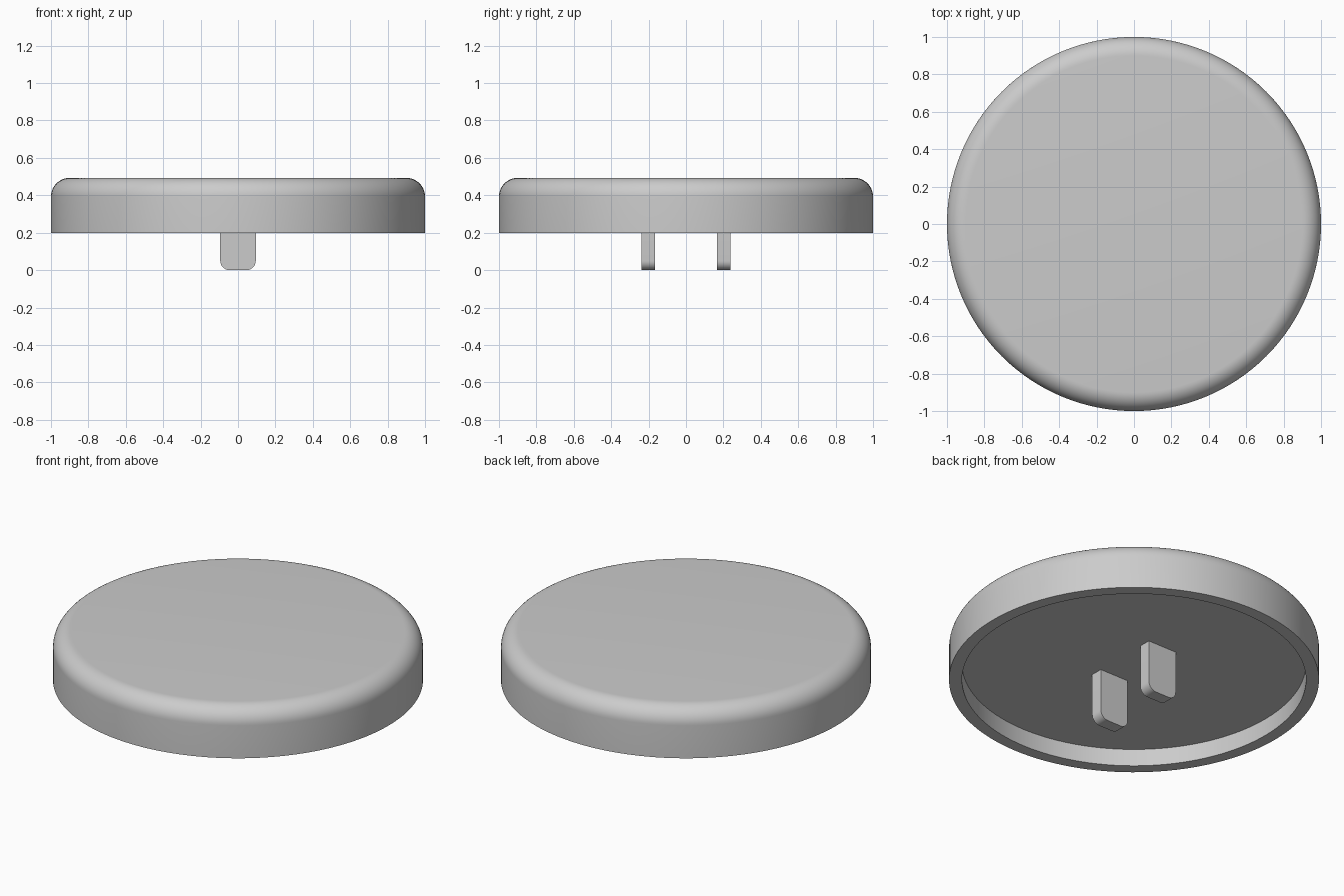
import bpy
import bmesh
from math import sin, cos, pi, radians
from mathutils import Matrix, Vector

cube = bpy.data.objects.get("Cube")
if cube:
    bpy.data.objects.remove(cube, do_unlink=True)

grey = bpy.data.materials.new("light grey")
grey.use_nodes = True
color = (0.6, 0.6, 0.6, 1)
grey.diffuse_color = color
grey.node_tree.nodes["Principled BSDF"].inputs["Base Color"].default_value = color

RADIUS, RIM_INNER = 1.0, 0.93
BOTTOM, RECESS, TOP = 0.198, 0.3, 0.493
FILLET = 0.1


def finish(bm, name):
    bmesh.ops.recalc_face_normals(bm, faces=bm.faces)
    mesh = bpy.data.meshes.new(name)
    bm.to_mesh(mesh)
    bm.free()
    mesh.materials.append(grey)
    obj = bpy.data.objects.new(name, mesh)
    bpy.context.collection.objects.link(obj)
    bpy.ops.object.select_all(action='DESELECT')
    obj.select_set(True)
    bpy.context.view_layer.objects.active = obj
    bpy.ops.object.shade_smooth_by_angle(angle=radians(30))
    return obj


def arc(cx, cz, r, start, steps):
    angles = [start + pi / 2 * i / steps for i in range(steps + 1)]
    return [(cx + r * cos(a), cz + r * sin(a)) for a in angles]


# Round cap: lathed profile with a rounded top edge and a recessed underside
def make_cap(segments=128):
    profile = [(RIM_INNER, RECESS), (RIM_INNER, BOTTOM), (RADIUS, BOTTOM)]
    profile += arc(RADIUS - FILLET, TOP - FILLET, FILLET, 0, 12)
    bm = bmesh.new()
    rings = []
    for r, z in profile:
        rings.append([bm.verts.new((r * cos(2 * pi * i / segments),
                                    r * sin(2 * pi * i / segments), z))
                      for i in range(segments)])
    for low, high in zip(rings, rings[1:]):
        for i in range(segments):
            j = (i + 1) % segments
            bm.faces.new((low[i], low[j], high[j], high[i]))
    bm.faces.new(rings[0])
    bm.faces.new(rings[-1])
    return finish(bm, "round_cap")


# Mounting tab: upright plate with rounded lower corners
def make_tab(name, y, half_width=0.095, thickness=0.072, r=0.05):
    inner = half_width - r
    outline = [(half_width, RECESS), (-half_width, RECESS)]
    outline += arc(-inner, r, r, pi, 8) + arc(inner, r, r, 1.5 * pi, 8)
    bm = bmesh.new()
    face = bm.faces.new([bm.verts.new((x, y - thickness / 2, z)) for x, z in outline])
    extruded = bmesh.ops.extrude_face_region(bm, geom=[face], use_keep_orig=True)
    verts = [v for v in extruded["geom"] if isinstance(v, bmesh.types.BMVert)]
    bmesh.ops.translate(bm, vec=Vector((0, thickness, 0)), verts=verts)
    return finish(bm, name)


make_cap()
for name, side in (("front_tab", -1), ("back_tab", 1)):
    make_tab(name, side * 0.202)
